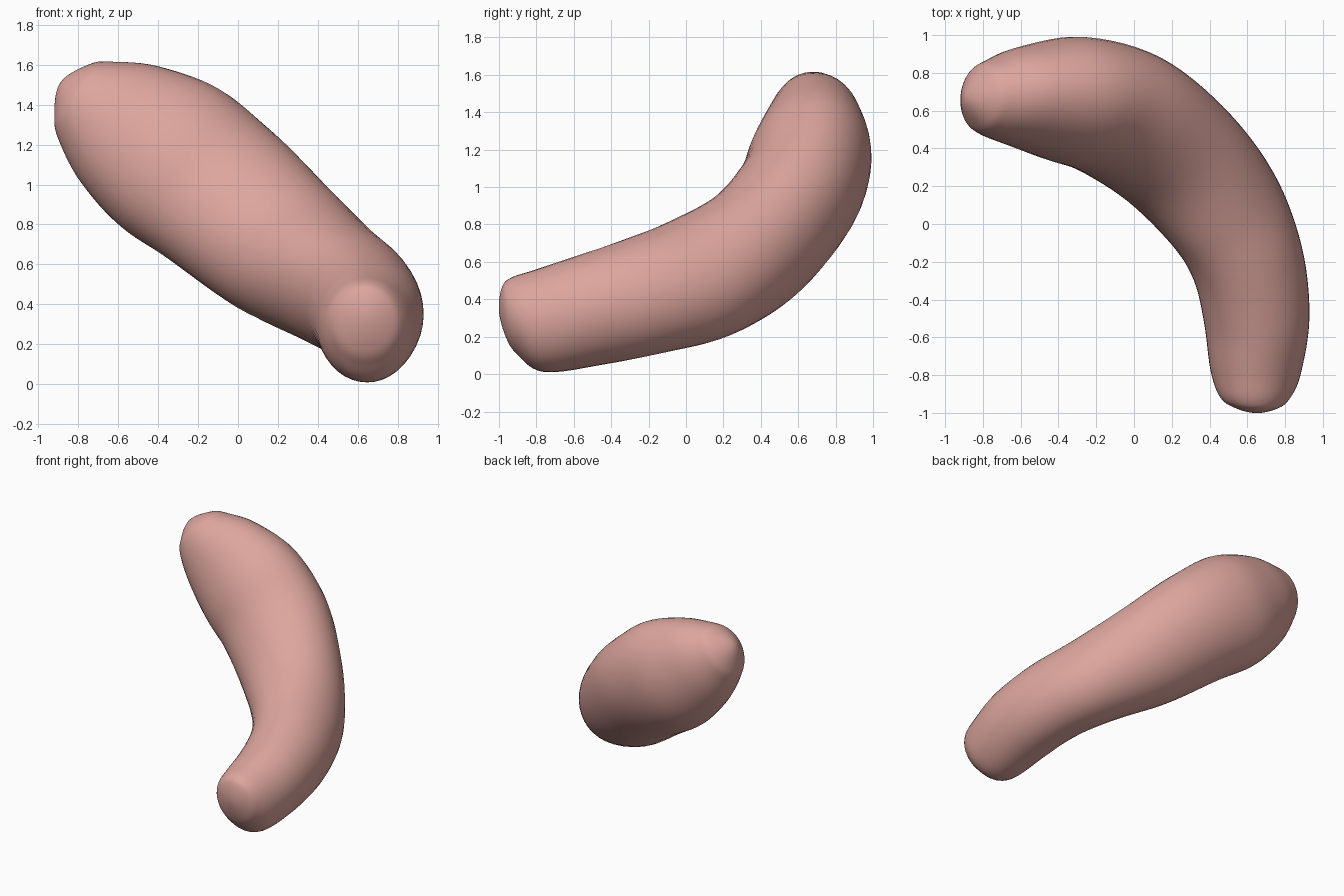
import bpy, bmesh, math
from mathutils import Vector

cube = bpy.data.objects.get("Cube")
if cube:
    bpy.data.objects.remove(cube, do_unlink=True)

SIDES = 40   # points around each section
STEPS = 6    # rings between neighbouring stations

# Stations along the bent body: centre x, y, z, half width, half height, skew
STATIONS = [
    (.645, -1.0, .335, 0, 0, 0),
    (.645, -.975, .33, .11, .13, 0),
    (.64, -.92, .31, .185, .205, 0),
    (.645, -.78, .285, .24, .275, 0),
    (.65, -.5, .345, .28, .30, 0),
    (.60, -.2, .425, .30, .32, -.02),
    (.47, .08, .515, .33, .337, -.03),
    (.225, .365, .68, .355, .357, .043),
    (-.07, .58, .93, .365, .382, .082),
    (-.335, .66, 1.13, .34, .415, .063),
    (-.59, .675, 1.30, .27, .348, .037),
    (-.76, .67, 1.415, .205, .24, .02),
    (-.83, .67, 1.47, .15, .16, .01),
    (-.89, .665, 1.51, 0, 0, 0),
]


def section(index):
    """Skewed ellipse set square to the centre line."""
    x, y, z, width, height, skew = STATIONS[index]
    i = min(max(index, 3), len(STATIONS) - 4)
    tangent = (Vector(STATIONS[i + 1][:3]) - Vector(STATIONS[i - 1][:3])).normalized()
    side = tangent.cross(Vector((0, 0, 1))).normalized()
    up = side.cross(tangent)
    ring = []
    for k in range(SIDES):
        angle = math.tau * k / SIDES
        c, s = math.cos(angle), math.sin(angle)
        ring.append(Vector((x, y, z)) + side * (width * c) + up * (skew * c + height * s))
    return ring


def half_turn(ring):
    """Ring continued over the pole, so the ends close as round domes."""
    half = SIDES // 2
    return ring[half:] + ring[:half]


def blend(a, b, c, d, t):
    """Smooth curve from b to c."""
    return b + (c - a) * (t / 2) + (a * 2 - b * 5 + c * 4 - d) * (t * t / 2) \
        + (b * 3 - a - c * 3 + d) * (t ** 3 / 2)


# Loft smooth rings through all stations
keys = [section(i) for i in range(len(STATIONS))]
keys = [half_turn(keys[1])] + keys + [half_turn(keys[-2])]
rings = []
for i in range(1, len(keys) - 2):
    for step in range(STEPS):
        quad = zip(keys[i - 1], keys[i], keys[i + 1], keys[i + 2])
        rings.append([blend(*points, step / STEPS) for points in quad])
rings.append(keys[-2])

bm = bmesh.new()
loops = [[bm.verts.new(p) for p in ring] for ring in rings]
for low, high in zip(loops, loops[1:]):
    for k in range(SIDES):
        n = (k + 1) % SIDES
        bm.faces.new((low[k], low[n], high[n], high[k]))
bmesh.ops.remove_doubles(bm, verts=bm.verts, dist=0.0005)
bmesh.ops.recalc_face_normals(bm, faces=bm.faces)
for face in bm.faces:
    face.smooth = True

mesh = bpy.data.meshes.new("curved_body")
bm.to_mesh(mesh)
bm.free()
body = bpy.data.objects.new("curved_body", mesh)
bpy.context.collection.objects.link(body)

# Salmon pink skin
skin = bpy.data.materials.new("salmon_pink")
skin.use_nodes = True
colour = (.72, .38, .34, 1)
skin.diffuse_color = colour
skin.node_tree.nodes["Principled BSDF"].inputs["Base Color"].default_value = colour
mesh.materials.append(skin)
